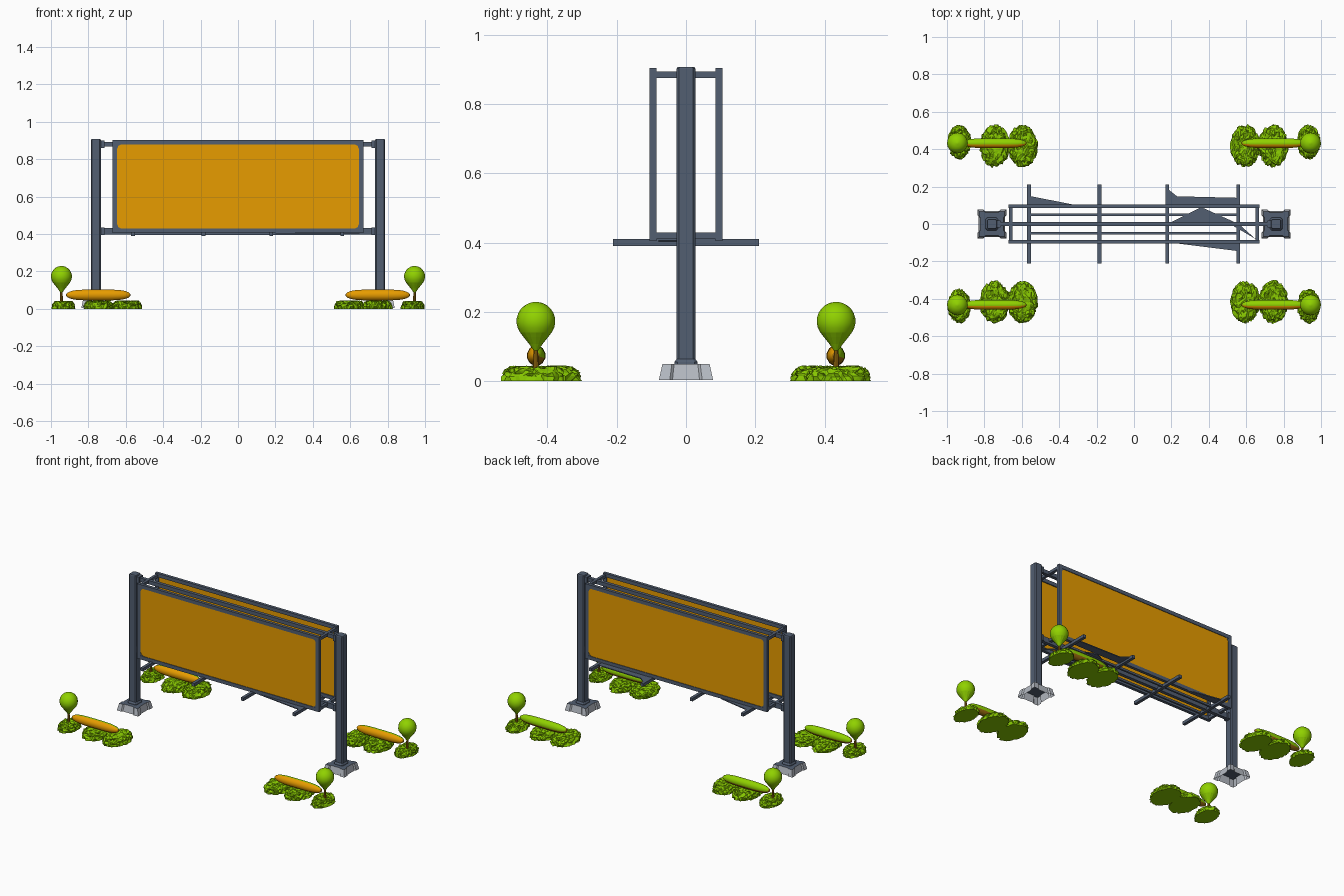
import bpy, bmesh, math, random
from mathutils import Vector, Matrix

if "Cube" in bpy.data.objects:
    bpy.data.objects.remove(bpy.data.objects["Cube"])

random.seed(4)


def material(name, rgb):
    m = bpy.data.materials.new(name)
    m.diffuse_color = (*rgb, 1)
    m.use_nodes = True
    m.node_tree.nodes["Principled BSDF"].inputs["Base Color"].default_value = m.diffuse_color
    return m


STEEL = material("blue grey steel", (0.085, 0.113, 0.165))
STONE = material("light grey concrete", (0.47, 0.5, 0.55))
AMBER = material("amber", (0.82, 0.34, 0.0))
LIME = material("lime leaf", (0.28, 0.64, 0.0))
HEDGE = material("hedge green", (0.24, 0.57, 0.0))
BROWN = material("warm brown", (0.32, 0.15, 0.005))


def finish(bm, name, *mats):
    me = bpy.data.meshes.new(name)
    bm.to_mesh(me)
    bm.free()
    for m in mats:
        me.materials.append(m)
    ob = bpy.data.objects.new(name, me)
    bpy.context.collection.objects.link(ob)
    return ob


def box(bm, x0, x1, y0, y1, z0, z1):
    c = Vector(((x0 + x1) / 2, (y0 + y1) / 2, (z0 + z1) / 2))
    mat = Matrix.Translation(c) @ Matrix.Diagonal((abs(x1 - x0), abs(y1 - y0), z1 - z0, 1))
    bmesh.ops.create_cube(bm, size=1, matrix=mat)


def loft(bm, rings):
    """Skin a list of closed rings of points and cap both ends."""
    vs = [[bm.verts.new(p) for p in r] for r in rings]
    n = len(vs[0])
    for a, b in zip(vs, vs[1:]):
        for i in range(n):
            j = (i + 1) % n
            bm.faces.new((a[i], a[j], b[j], b[i]))
    bm.faces.new(vs[0])
    bm.faces.new(vs[-1])
    bmesh.ops.recalc_face_normals(bm, faces=bm.faces[:])


def lathe(bm, x, y, profile, n):
    loft(bm, [[(x + r * math.cos(i * math.tau / n), y + r * math.sin(i * math.tau / n), z)
               for i in range(n)] for r, z in profile])


def four_way(points):
    """Repeat an outline segment around the four sides of a square."""
    out = []
    for c, d in ((1, 0), (0, 1), (-1, 0), (0, -1)):
        out += [(px * c - py * d, px * d + py * c) for px, py in points]
    return out


# Square posts with chamfered corners, on hollow notched footings
chamfered = four_way(((1, -0.75), (1, 0.75)))
notched = four_way(((1, -1), (1, -0.6), (0.9, -0.5), (0.9, 0.5), (1, 0.6)))
for s in (-1, 1):
    bm = bmesh.new()
    loft(bm, [[(s * 0.76 + h * u, h * v, z) for u, v in chamfered]
              for h, z in ((0.034, 0.046), (0.033, 0.056), (0.027, 0.064),
                           (0.027, 0.902), (0.024, 0.907))])
    finish(bm, "post", STEEL)

    bm = bmesh.new()
    loft(bm, [[(s * 0.76 + h * u, h * v, z) for u, v in notched]
              for h, z in ((0.078, 0.004), (0.068, 0.05))])
    for f in bm.faces:
        f.material_index = 1 if f.calc_center_median().z > 0.045 else 0
    bottom = [f for f in bm.faces if f.calc_center_median().z < 0.005]
    bmesh.ops.delete(bm, geom=bottom, context='FACES_ONLY')
    finish(bm, "footing", STONE, STEEL)

# Two framed panels, front and back
X, Z0, Z1, T = 0.67, 0.405, 0.903, 0.024
for s in (-1, 1):
    bm = bmesh.new()
    ya, yb = s * 0.085, s * 0.105
    box(bm, -X, X, ya, yb, Z1 - T, Z1)
    box(bm, -X, X, ya, yb, Z0, Z0 + T)
    for e in (-1, 1):
        box(bm, e * X, e * (X - T), ya, yb, Z0 + T, Z1 - T)
    finish(bm, "panel_frame", STEEL)

    bm = bmesh.new()
    box(bm, -X + T, X - T, s * 0.092, s * 0.101, Z0 + T, Z1 - T)
    finish(bm, "panel", AMBER)

# Small plates that round off the panel corners
bm = bmesh.new()
for s in (-1, 1):
    for e in (-1, 1):
        for z, d in ((Z1 - T, -0.022), (Z0 + T, 0.022)):
            x = e * (X - T)
            tri = [(x, z), (x - e * 0.022, z), (x - e * 0.007, z + d * 0.32), (x, z + d)]
            loft(bm, [[(u, s * y, w) for u, w in tri] for y in (0.1, 0.103)])
finish(bm, "panel_corner", STEEL)

# Beams between the posts and ties between the frames
bm = bmesh.new()
for z0, z1 in ((0.868, 0.893), (0.397, 0.432)):
    box(bm, -0.74, 0.74, -0.011, 0.011, z0, z1)
for s in (-1, 1):
    for z in (0.875, 0.41):
        box(bm, s * 0.668, s * 0.65, -0.09, 0.09, z, z + 0.019)
    for z in (0.88, 0.414):
        box(bm, s * 0.735, s * 0.715, -0.02, 0.02, z - 0.02, z + 0.02)
finish(bm, "cross_beams", STEEL)

# Maintenance walkway: four arms and thin rails
bm = bmesh.new()
arms = (-0.562, -0.185, 0.178, 0.558)
for x in arms:
    box(bm, x - 0.01, x + 0.01, -0.21, 0.21, 0.39, 0.41)
for y in (-0.05, 0.05):
    box(bm, arms[0], arms[-1], y - 0.006, y + 0.006, 0.395, 0.409)
finish(bm, "walkway_arms", STEEL)

# Flat gusset plates bracing the arms
for pts in ([(0.178, 0.19), (0.23, 0.148), (0.558, 0.14), (0.558, 0.1), (0.178, 0.1)],
            [(0.2, -0.1), (0.558, -0.145), (0.558, -0.1)],
            [(0.178, 0.0), (0.36, 0.09), (0.65, -0.08), (0.56, 0.0)],
            [(-0.56, 0.15), (-0.33, 0.105), (-0.56, 0.1)]):
    bm = bmesh.new()
    loft(bm, [[(x, y, z) for x, y in pts] for z in (0.402, 0.408)])
    finish(bm, "gusset", STEEL)


def leafy_clump(x, y, rx, ry, h):
    """Squat bush with ragged leaves and a flat bottom."""
    bm = bmesh.new()
    bmesh.ops.create_icosphere(bm, subdivisions=4, radius=1)
    for v in bm.verts:
        p = v.co.copy()
        k = random.uniform(0.84, 1.04)
        up = min(1, max(0, p.z) * 1.7) ** 0.7
        v.co = (x + p.x * rx * k, y + p.y * ry * k, up * h * random.uniform(0.8, 1.08))
    finish(bm, "hedge", HEDGE)


# Four corner plantings
for sx in (-1, 1):
    for sy in (-1, 1):
        leafy_clump(sx * 0.745, sy * 0.417, 0.081, 0.115, 0.042)
        leafy_clump(sx * 0.595, sy * 0.417, 0.081, 0.115, 0.042)
        leafy_clump(sx * 0.934, sy * 0.438, 0.063, 0.093, 0.04)

        # Round tree with a pointed underside
        bm = bmesh.new()
        R, c = 0.056, 0.173
        prof = [(0.006, 0.088), (0.02, 0.108), (0.036, 0.128)]
        prof += [(R * math.cos(a), c + R * math.sin(a))
                 for a in [math.radians(d) for d in range(-35, 90, 15)]]
        lathe(bm, sx * 0.944, sy * 0.433, prof + [(0.004, c + R)], 16)
        for f in bm.faces:
            f.smooth = f.calc_center_median().z > 0.14
        finish(bm, "round_tree_crown", LIME)
        bm = bmesh.new()
        lathe(bm, sx * 0.944, sy * 0.433, [(0.009, 0.02), (0.006, 0.095)], 8)
        finish(bm, "tree_trunk", BROWN)

        # Flower roll: amber in front, lime on the crest and back, brown at ends and below
        bm = bmesh.new()
        rings = []
        for i in range(25):
            t = 0.998 * math.sin((i / 24 - 0.5) * math.pi)
            r = (1 - abs(t) ** 4) ** 0.5
            rings.append([(sx * 0.747 + 0.173 * t,
                           sy * 0.432 + 0.027 * r * math.cos(a),
                           0.074 + 0.03 * r * math.sin(a))
                          for a in [math.tau * (j + 0.5) / 12 for j in range(12)]])
        loft(bm, rings)
        bm.normal_update()
        for f in bm.faces:
            f.smooth = True
            n = f.normal
            if abs(n.x) > 0.6:
                f.material_index = 2
            elif n.z > 0.9:
                f.material_index = 1
            elif n.y < 0:
                f.material_index = 0
            else:
                f.material_index = 1 if n.z > -0.15 else 2
        finish(bm, "flower_roll", AMBER, LIME, BROWN)
